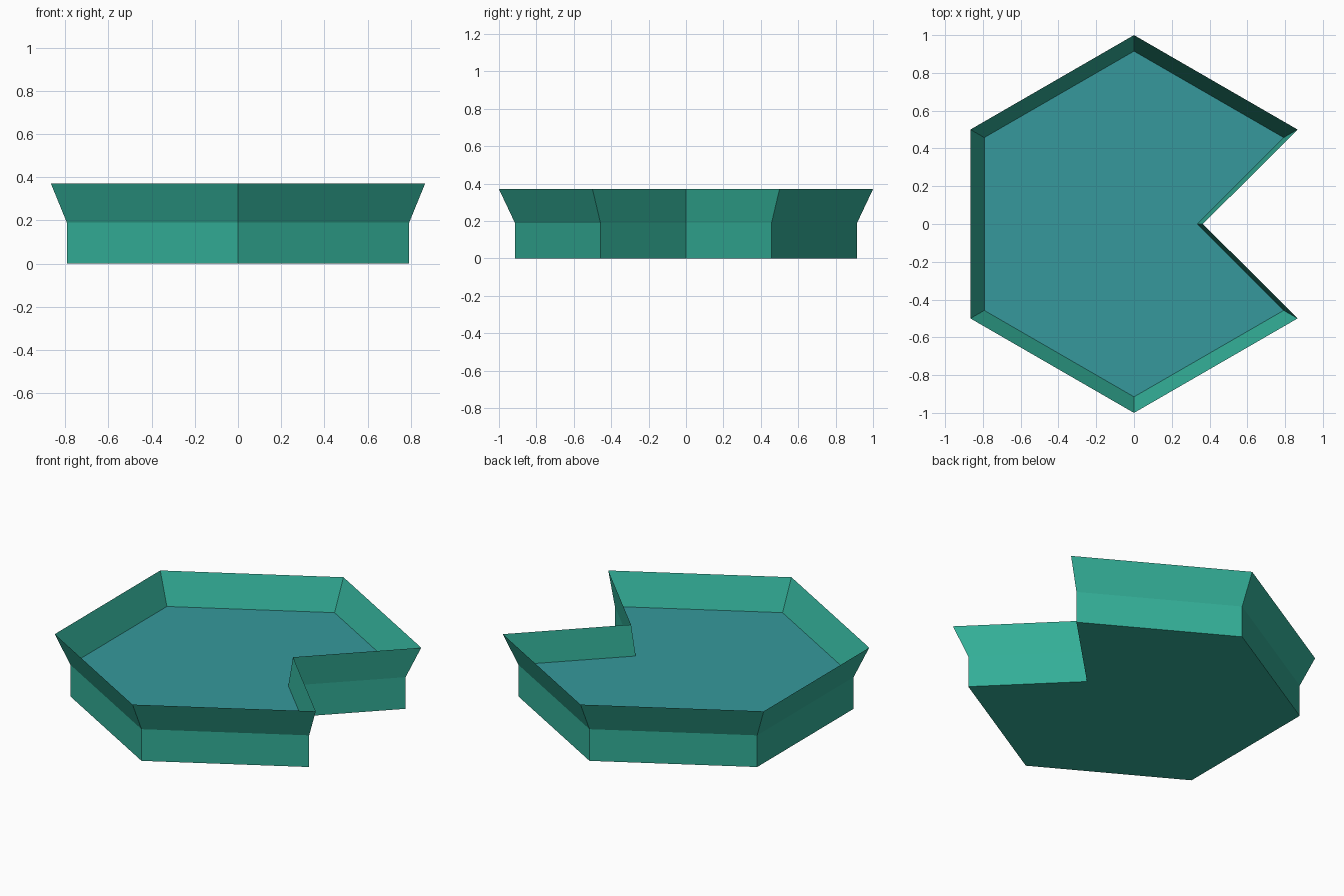
import bpy, bmesh, math

if "Cube" in bpy.data.objects:
    bpy.data.objects.remove(bpy.data.objects["Cube"])

FLOOR_Z, RIM_Z = 0.19, 0.37
BASE_SCALE = 0.915
NOTCH_X = 0.365


def srgb(r, g, b):
    lin = [((c / 255 + 0.055) / 1.055) ** 2.4 for c in (r, g, b)]
    return (*lin, 1.0)


def material(name, colour):
    mat = bpy.data.materials.new(name)
    mat.diffuse_color = colour
    mat.use_nodes = True
    mat.node_tree.nodes["Principled BSDF"].inputs["Base Color"].default_value = mat.diffuse_color
    return mat


green = material("green", srgb(51, 174, 151))
blue = material("teal_blue", srgb(54, 153, 156))

# Hexagon outline with one side folded inward to a notch at +x
outline = [(math.cos(math.radians(a)), math.sin(math.radians(a)))
           for a in range(30, 331, 60)] + [(NOTCH_X, 0.0)]


def ring(bm, scale, z):
    return [bm.verts.new((x * scale, y * scale, z)) for x, y in outline]


def bridge(bm, low, high):
    n = len(low)
    for i in range(n):
        j = (i + 1) % n
        bm.faces.new((low[i], low[j], high[j], high[i]))


def finish(bm, name, mats):
    mesh = bpy.data.meshes.new(name)
    bm.to_mesh(mesh)
    bm.free()
    for m in mats:
        mesh.materials.append(m)
    obj = bpy.data.objects.new(name, mesh)
    bpy.context.collection.objects.link(obj)


# Solid base with a blue floor on top
bm = bmesh.new()
bottom = ring(bm, BASE_SCALE, 0.0)
top = ring(bm, BASE_SCALE, FLOOR_Z)
bridge(bm, bottom, top)
bm.faces.new(bottom[::-1])
bm.faces.new(top).material_index = 1
finish(bm, "tray_base", [green, blue])

# Thin flared rim, a single open sheet
bm = bmesh.new()
bridge(bm, ring(bm, BASE_SCALE, FLOOR_Z), ring(bm, 1.0, RIM_Z))
finish(bm, "flared_rim", [green])
